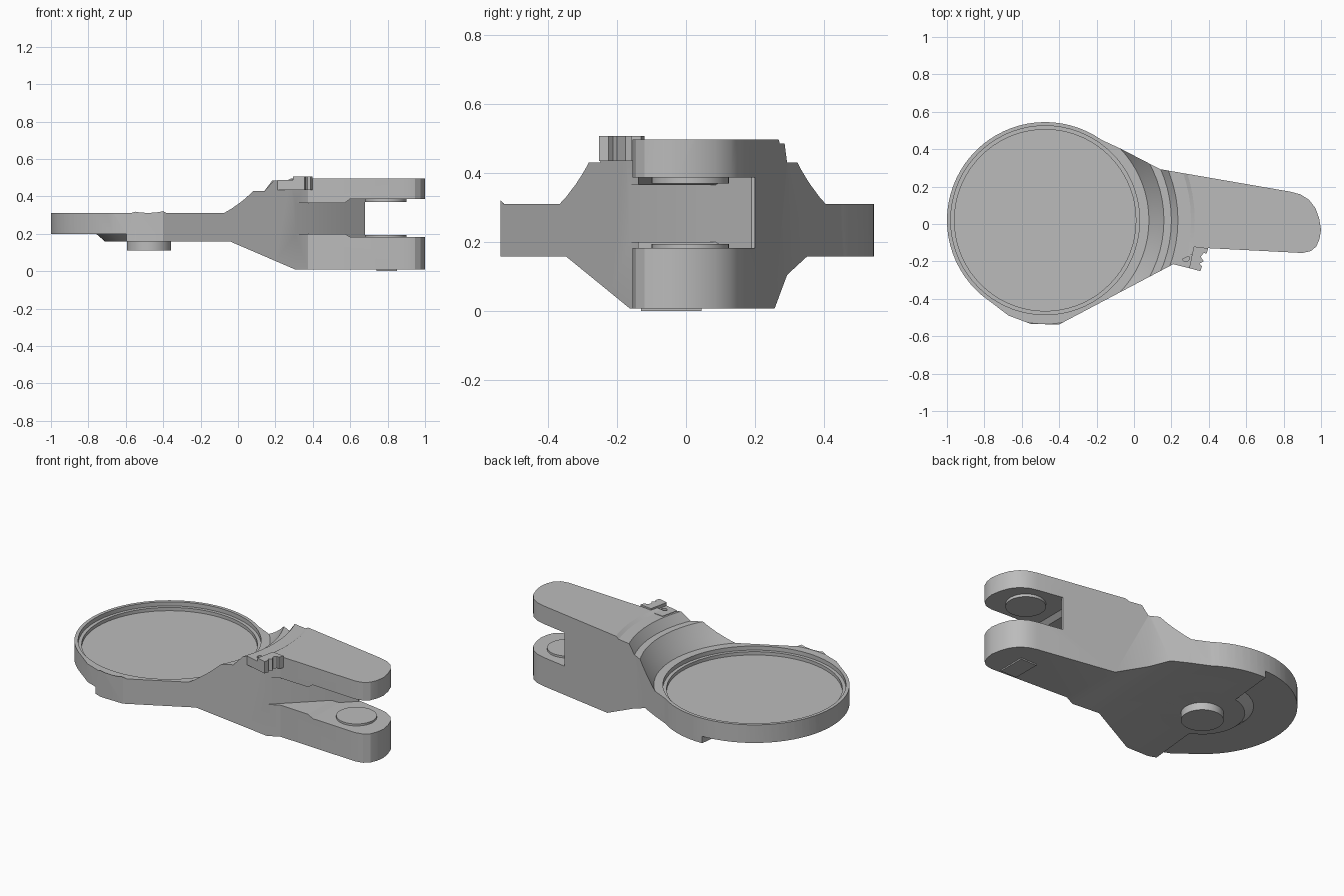
import bpy, bmesh, math
from mathutils import Vector

if "Cube" in bpy.data.objects:
    bpy.data.objects.remove(bpy.data.objects["Cube"])

grey = bpy.data.materials.new("plain grey")
grey.use_nodes = True
grey.diffuse_color = (0.5, 0.5, 0.5, 1)
grey.node_tree.nodes["Principled BSDF"].inputs["Base Color"].default_value = (0.5, 0.5, 0.5, 1)

DISC = Vector((-0.475, 0.02, 0))


def finish(name, bm):
    bmesh.ops.recalc_face_normals(bm, faces=bm.faces)
    mesh = bpy.data.meshes.new(name)
    bm.to_mesh(mesh)
    bm.free()
    mesh.materials.append(grey)
    obj = bpy.data.objects.new(name, mesh)
    bpy.context.collection.objects.link(obj)
    return obj


def prism(name, pts, lo, hi, along="z", skew=0):
    """Extrude a closed outline along z, or an x-z outline along y."""
    bm = bmesh.new()

    def place(p, t):
        return (p[0], p[1], t) if along == "z" else (p[0] + skew * t, t, p[1])
    a, b = [[bm.verts.new(place(p, t)) for p in pts] for t in (lo, hi)]
    bm.faces.new(a)
    bm.faces.new(b)
    for i in range(len(pts)):
        j = (i + 1) % len(pts)
        bm.faces.new((a[i], a[j], b[j], b[i]))
    return finish(name, bm)


def lathe(name, profile, centre, steps=72):
    """Revolve a closed (radius, z) profile about a vertical axis."""
    bm = bmesh.new()
    pts = [bm.verts.new((centre[0] + r, centre[1], z)) for r, z in profile]
    edges = [bm.edges.new((p, q)) for p, q in zip(pts, pts[1:])]
    bmesh.ops.spin(bm, geom=pts + edges, cent=(centre[0], centre[1], 0), axis=(0, 0, 1),
                   angle=2 * math.pi, steps=steps, use_duplicate=False)
    bmesh.ops.remove_doubles(bm, verts=bm.verts, dist=1e-4)
    return finish(name, bm)


def boolean(obj, cutter, operation):
    mod = obj.modifiers.new("cut", "BOOLEAN")
    mod.object, mod.operation, mod.solver = cutter, operation, "EXACT"
    bpy.context.view_layer.objects.active = obj
    bpy.ops.object.modifier_apply(modifier=mod.name)
    bpy.data.objects.remove(cutter)


def drum(name, centre, r_low, r_high, lo, hi):
    return lathe(name, [(0, lo), (r_low, lo), (r_high, hi), (0, hi)], centre, 40)


# Body outline seen from above: round disc running into a tapering arm
outline = [(DISC.x + 0.525 * math.cos(math.radians(a)), DISC.y + 0.525 * math.sin(math.radians(a)))
           for a in range(55, 231, 5)]
outline += [(-0.67, -0.49), (-0.55, -0.535), (-0.4, -0.537), (0.2, -0.22), (0.375, -0.128),
            (0.9, -0.155), (0.945, -0.145), (0.975, -0.12), (0.992, -0.08), (1.0, -0.03),
            (0.99, 0.03), (0.97, 0.085), (0.935, 0.13), (0.89, 0.158), (0.84, 0.172),
            (0.14, 0.293), (-0.07, 0.402)]
body = prism("body", outline, -0.1, 0.7)

# Top surface: recessed dish, curved ramp and concentric steps
top = lathe("top_form", [(0, -0.3), (1.7, -0.3), (1.7, 0.497), (0.8, 0.497), (0.78, 0.485),
                         (0.71, 0.485), (0.675, 0.43), (0.635, 0.43), (0.608, 0.388),
                         (0.583, 0.352), (0.555, 0.31), (0.505, 0.31), (0.505, 0.285),
                         (0.485, 0.285), (0.485, 0.265), (0, 0.265)], DISC)
boolean(body, top, "INTERSECT")

# Underside: step below the disc, sloped neck, flat arm base
under = prism("under_cut", [(-1.3, 0.2), (-0.545, 0.2), (-0.545, 0.158), (-0.005, 0.158),
                            (0.325, 0.008), (1.3, 0.008), (1.3, -0.5), (-1.3, -0.5)],
              -1, 1, "y", 0.1)
boolean(body, under, "DIFFERENCE")

# Fork slot with a diagonal inner wall
slot = prism("slot_cut", [(0.2, 0.2), (0.57, 0.2), (0.6, 0.183), (1.2, 0.183),
                          (1.2, 0.387), (0.6, 0.387), (0.57, 0.365), (0.2, 0.365)], -0.6, 0.6, "y")
wedge = prism("wedge", [(0.29, -0.18), (0.68, 0.19), (0.68, 0.5), (1.3, 0.5),
                        (1.3, -0.5), (0.29, -0.5)], -0.5, 1)
boolean(slot, wedge, "INTERSECT")
boolean(body, slot, "DIFFERENCE")

# Round boss under the disc, with a sloped collar
collar = drum("boss_collar", DISC, 0.235, 0.295, 0.158, 0.21)
boss = drum("lower_boss", DISC, 0.118, 0.118, 0.112, 0.2)

# Facing pads inside the fork and a plate under the tip
pads = [drum("lower_fork_pad", (0.79, 0.012), 0.112, 0.112, 0.17, 0.195),
        drum("upper_fork_pad", (0.79, 0.012), 0.112, 0.112, 0.37, 0.4)]
plate = prism("tip_plate", [(0.74, -0.13), (0.85, -0.13), (0.85, 0.045), (0.74, 0.045)], 0, 0.012)

# Toothed catch on the arm's side, low at the pin hole and taller at the teeth
catch = prism("catch_base", [(0.21, -0.215), (0.3, -0.237), (0.325, -0.12), (0.235, -0.11)], 0.435, 0.488)
boolean(catch, drum("pin_hole", (0.277, -0.183), 0.018, 0.018, 0.455, 0.6), "DIFFERENCE")
teeth = prism("catch_teeth", [(0.295, -0.236), (0.355, -0.252), (0.364, -0.225), (0.35, -0.212),
                              (0.373, -0.2), (0.357, -0.175), (0.372, -0.155), (0.388, -0.158),
                              (0.397, -0.13), (0.32, -0.12)], 0.435, 0.507)

for obj in (body, collar, boss, *pads, plate, catch, teeth):
    bpy.ops.object.select_all(action="DESELECT")
    obj.select_set(True)
    bpy.context.view_layer.objects.active = obj
    bpy.ops.object.shade_smooth_by_angle(angle=math.radians(25))
